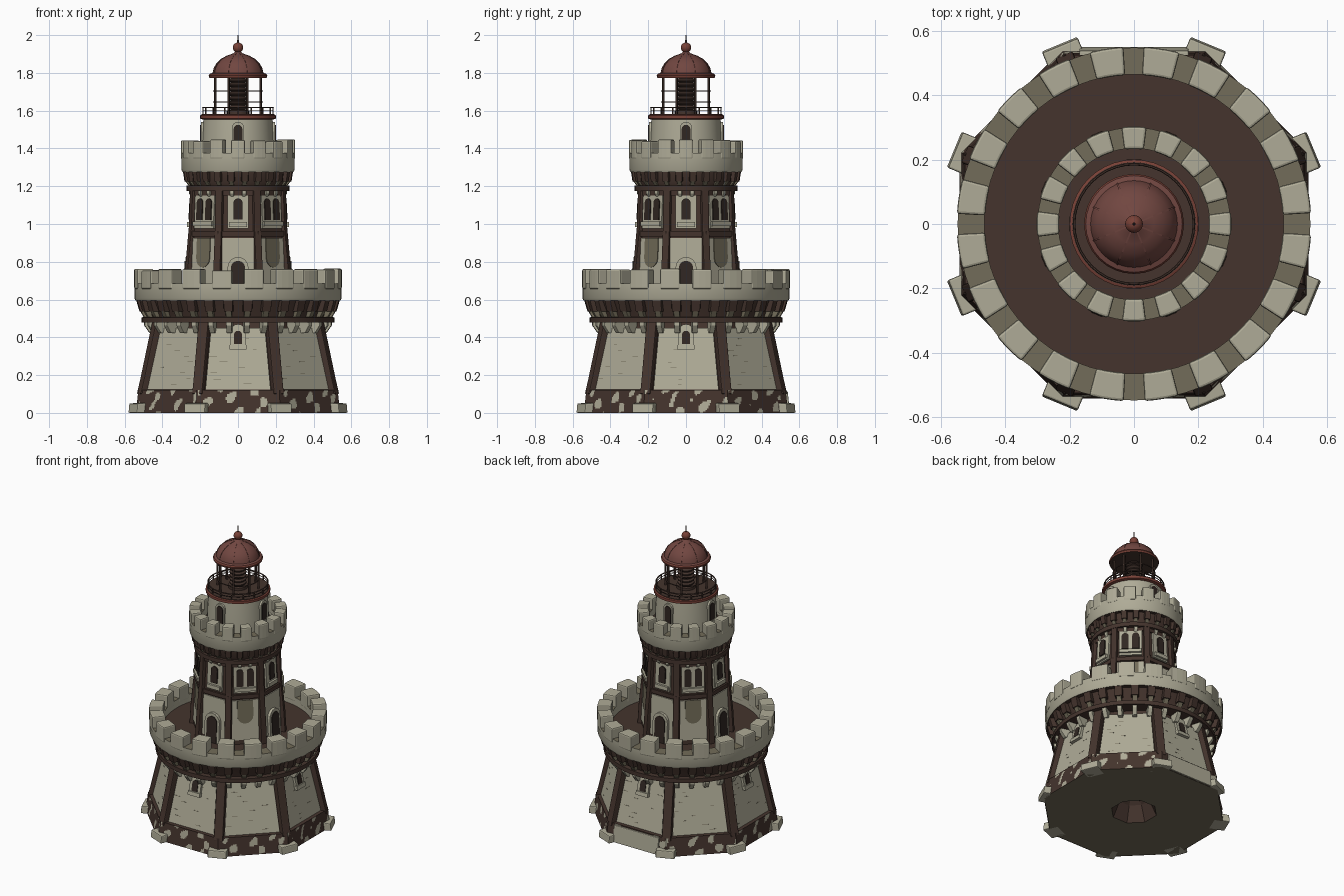
import bpy, bmesh, math, random
from math import pi, cos, sin

if "Cube" in bpy.data.objects:
    bpy.data.objects.remove(bpy.data.objects["Cube"])

random.seed(4)
C8 = cos(pi / 8)
T8 = math.tan(pi / 8)
COLS = [("pale_stone", (0.43, 0.41, 0.31)), ("dark_brown", (0.058, 0.034, 0.026)),
        ("shaded_stone", (0.17, 0.15, 0.10)), ("dull_red_roof", (0.165, 0.062, 0.052)),
        ("dark_opening", (0.03, 0.02, 0.016)), ("red_trim", (0.19, 0.053, 0.038))]
MATS = []
for n, c in COLS:
    m = bpy.data.materials.new(n)
    m.diffuse_color = (*c, 1)
    m.use_nodes = True
    m.node_tree.nodes["Principled BSDF"].inputs["Base Color"].default_value = m.diffuse_color
    MATS.append(m)
STONE, BROWN, OLIVE, RED, DARK, TRIM = range(6)
AXIS = [k * pi / 2 for k in range(4)]
FACES = [k * pi / 4 for k in range(8)]
CORNERS = [k * pi / 4 + pi / 8 for k in range(8)]


def place(a, r, t, z):
    return (r * cos(a) - t * sin(a), r * sin(a) + t * cos(a), z)


class Part:
    """Collects pieces into one named mesh object."""
    def __init__(self, name):
        self.name, self.v, self.f, self.m = name, [], [], []

    def loft(self, loops, mat, caps=True, closed=False):
        b, n, k = len(self.v), len(loops[0]), len(loops)
        for l in loops:
            self.v += l
        fs = []
        for i in range(k if closed else k - 1):
            for j in range(n):
                p, q, i2 = j, (j + 1) % n, (i + 1) % k
                fs.append((b + i*n + p, b + i*n + q, b + i2*n + q, b + i2*n + p))
        if caps and not closed:
            fs += [tuple(range(b, b + n)), tuple(range(b + (k-1)*n, b + k*n))]
        self.f += fs
        self.m += [mat] * len(fs)

    def lathe(self, prof, n, mat, off=0.0, closed=False, caps=True):
        self.loft([[place(off + 2*pi*j/n, max(r, .0005), 0, z) for j in range(n)] for r, z in prof],
                  mat, caps, closed)

    def plate(self, a, pts, ap, d0, d1, mat):      # outline (t, z) on a wall face
        self.loft([[place(a, ap(z) + d, t, z) for t, z in pts] for d in (d0, d1)], mat)

    def fin(self, a, pts, w, mat):                 # outline (r, z) given thickness w
        self.loft([[place(a, r, t, z) for r, z in pts] for t in (-w/2, w/2)], mat)

    def sector(self, a, half, r0, r1, z0, z1, mat, segs=3):
        self.loft([[place(a + half*(2*s/segs - 1), r, 0, z)
                    for r, z in ((r0, z0), (r1, z0), (r1, z1), (r0, z1))] for s in range(segs + 1)], mat)

    def done(self, smooth=None, bevel=0, rule=None):
        me = bpy.data.meshes.new(self.name)
        me.from_pydata(self.v, [], self.f)
        for m in MATS:
            me.materials.append(m)
        me.polygons.foreach_set("material_index", self.m)
        bm = bmesh.new()
        bm.from_mesh(me)
        bmesh.ops.remove_doubles(bm, verts=bm.verts, dist=1e-5)
        bmesh.ops.recalc_face_normals(bm, faces=bm.faces)
        for f in bm.faces:
            if rule:
                f.material_index = rule(f.calc_center_median(), f.normal, f.material_index)
        bm.to_mesh(me)
        bm.free()
        ob = bpy.data.objects.new(self.name, me)
        bpy.context.collection.objects.link(ob)
        if bevel:
            md = ob.modifiers.new("soft_edges", "BEVEL")
            md.width, md.segments = bevel, 2
        if smooth:
            bpy.ops.object.select_all(action='DESELECT')
            ob.select_set(True)
            bpy.context.view_layer.objects.active = ob
            bpy.ops.object.shade_smooth_by_angle(angle=math.radians(smooth))
        return ob


def arch(w, z0, z1, t=0):
    return [(t - w, z0), (t + w, z0)] + [(t + w*cos(i*pi/8), z1 - w + w*sin(i*pi/8)) for i in range(9)]


def rect(w, z0, z1, t=0):
    return [(t - w, z0), (t + w, z0), (t + w, z1), (t - w, z1)]


def wall1(z): return C8 * (0.54 - (z - .12) * 0.236)
def wall2(z): return C8 * (0.286 - (z - .62) * 0.058)


# Plinth with hollow underside
p = Part("plinth_core")
p.lathe([(0, .2), (.10, .1), (.145, 0), (.583, 0), (.568, .12), (.53, .122)], 8, BROWN, pi/8, caps=False)
p.lathe([(.53, .122), (.0, .2)], 8, BROWN, pi/8, caps=False)
p.done(rule=lambda c, n, m: OLIVE if c.z < .001 else m)
# Mottled plinth faces, blotches set by a wave rule
p = Part("plinth_mottled_faces")
N, M = 60, 16
for a in FACES:
    for i in range(N):
        for j in range(M):
            q = []
            for di, dj in ((0, 0), (1, 0), (1, 1), (0, 1)):
                z = .122 * (j + dj) / M
                r = C8 * (.586 - .125 * z)
                q.append(place(a, r, r * T8 * (2*(i + di)/N - 1), z))
            u, w = .4 * (i + .5)/N + 3*a, .12 * (j + .5)/M
            s = (sin(47*u + 21*w) + sin(71*u - 52*w + 1.7) + .8*sin(62*w + 15*u + 2*sin(30*u)))
            b = len(p.v)
            p.v += q
            p.f.append((b, b+1, b+2, b+3))
            p.m.append(STONE if s > 1.0 else BROWN)
p.done()
p = Part("plinth_back_slab")
p.plate(pi/2, rect(.17, .002, .115), lambda z: .54 - .1*z, -.03, .01, STONE)
p.done(bevel=.005)
p = Part("corner_blocks")
for a in CORNERS:
    p.fin(a, [(.50, 0), (.605, 0), (.60, .05), (.50, .055)], .12, STONE)
p.done(bevel=.006)

# Lower octagonal wall with ribs and stone panels
p = Part("lower_wall")
p.lathe([(.54, .12), (.455, .48), (.47, .6)], 8, BROWN, pi/8)
p.done()
p = Part("lower_ribs")
for a in CORNERS:
    p.fin(a, [(.45, .1), (.57, .1), (.55, .18), (.482, .48), (.42, .48)], .058, BROWN)
p.done(bevel=.006)
p = Part("lower_panels")
for a in FACES:
    e = lambda z: wall1(z) * T8 - .034
    p.plate(a, [(-e(.125), .125), (e(.125), .125), (e(.45), .45), (-e(.45), .45)], wall1, -.01, .008, STONE)
    for k in range(9):                             # brick joints
        z = .15 + .03 * (k % 9) + random.uniform(-.003, .003)
        w = random.uniform(.008, .022)
        t = random.uniform(-1, 1) * (e(z) - w)
        p.plate(a, rect(w, z, z + .0025, t), wall1, .005, .009, OLIVE)
p.done()
p = Part("lower_windows")
for a in AXIS:
    p.plate(a, rect(.045, .335, .36), wall1, 0, .03, STONE)
    p.plate(a, arch(.042, .36, .47), wall1, 0, .024, STONE)
    p.plate(a, arch(.021, .365, .435), wall1, 0, .028, DARK)
p.done()


# Projecting battlements, used for both tiers
def battlement(name, zm, zc, zp, zt, zw, rm, rw, ro, ri, zf, nc, nm, half, off):
    p = Part(name + "_moulding")
    p.lathe([(rw - .02, zm), (rm, zm), (rm, zm + .028), (rw, zm + .03)], 48, BROWN)
    p.lathe([(rw, zm + .02), (rw + .015, zc), (ro - .03, zp + .01)], 48, BROWN)
    p.done(smooth=35)
    p = Part(name + "_corbels")
    d = zp - zm
    for k in range(nc):
        a = 2*pi*(k + .5)/nc
        w = 2*pi*ro/nc * .45
        p.fin(a, [(rw - .02, zm + .028), (rm - .01, zm + .028), (rm + .008, zm + .5*d),
                  (rw - .02, zm + .5*d)], w*.65, OLIVE)
        p.fin(a, [(rw - .02, zm + .5*d), (rm + .012, zm + .5*d), (ro - .008, zp + .004),
                  (rw - .02, zp + .004)], w, BROWN)
        p.fin(a, [(rw - .07, zm - .055), (rm - .04, zm - .055), (rm - .012, zm - .015), (rm - .012, zm + .002),
                  (rw - .07, zm + .002)], w*.6, STONE)
    p.done(bevel=.003)
    p = Part(name + "_parapet")
    p.lathe([(ri, zf - .02), (ro - .04, zp), (ro - .006, zp), (ro, zp + .012), (ro, zt), (ri, zt)],
            64, STONE, closed=True)
    p.done(smooth=35, rule=lambda c, n, m: OLIVE if n.z > .9 else (BROWN if n.z < -.5 else m))
    p = Part(name + "_merlons")
    for k in range(nm):
        p.sector(2*pi*(k + off)/nm, half * random.uniform(.95, 1.05), ri - .002, ro + .003, zt - .03,
                 zw + random.uniform(-.006, .004), STONE)
    p.done(bevel=.008)
    p = Part(name + "_floor")
    p.lathe([(.05, zf - .02), (ri + .01, zf - .02), (ri + .01, zf), (.05, zf)], 48, BROWN)
    p.done()


battlement("lower_battlement", .478, .54, .595, .685, .76, .51, .475, .548, .465, .63, 32, 20,
           math.radians(5.7), .5)
battlement("upper_battlement", 1.175, 1.22, 1.275, 1.375, 1.445, .272, .25, .30, .235, 1.33, 24, 16,
           math.radians(7.3), 0)

# Upper octagonal tower
p = Part("upper_wall")
p.lathe([(.286, .62), (.252, 1.2), (.25, 1.28)], 8, BROWN, pi/8)
for z0, z1, d in ((.935, .962, .012), (1.15, 1.18, .012)):
    R = wall2(z0) / C8 + d
    p.lathe([(R, z0), (R, z1)], 8, BROWN, pi/8)
p.done()
p = Part("upper_ribs")
for a in CORNERS:
    p.fin(a, [(.25, .62), (.305, .62), (.297, .76), (.276, .98), (.268, 1.2), (.22, 1.2)], .04, BROWN)
p.done(bevel=.005)
p = Part("upper_panels")
for k, a in enumerate(FACES):
    p.plate(a, rect(.084, .66, .925), wall2, -.01, .006, STONE)
    if k % 2 == 0:                                 # doors on the four main sides
        p.plate(a, arch(.055, .62, .825), wall2, 0, .024, STONE)
        p.plate(a, arch(.038, .63, .805), wall2, 0, .028, DARK)
        p.plate(a, rect(.056, .975, 1.15), wall2, -.01, .012, STONE)
        p.plate(a, arch(.024, 1.025, 1.135), wall2, 0, .02, DARK)
        p.plate(a, rect(.048, .985, 1.01), wall2, 0, .026, STONE)
    else:                                          # rounded panel and twin windows
        p.plate(a, [(-.05, .925), (-.05, .82)] + [(.05*cos(pi + i*pi/8), .82 + .05*sin(pi + i*pi/8))
                    for i in range(1, 8)] + [(.05, .82), (.05, .925)], wall2, 0, .010, OLIVE)
        p.plate(a, rect(.072, .975, 1.15), wall2, -.01, .012, STONE)
        for t in (-.033, .033):
            p.plate(a, arch(.022, 1.02, 1.135, t), wall2, 0, .017, DARK)
        p.plate(a, rect(.07, .99, 1.012), wall2, 0, .026, STONE)
p.done()

# Round drum below the lantern
p = Part("lantern_drum")
p.lathe([(.192, 1.31), (.19, 1.44), (.183, 1.56)], 40, STONE)
p.done(smooth=35)
p = Part("drum_windows")
for a in AXIS:
    p.plate(a, arch(.033, 1.40, 1.54), lambda z: .184, -.02, .012, STONE)
    p.plate(a, arch(.023, 1.41, 1.525), lambda z: .184, -.02, .016, DARK)
p.done()

# Gallery and railing
p = Part("gallery")
p.lathe([(.185, 1.553), (.2, 1.558), (.2, 1.575), (.19, 1.58)], 40, TRIM)
p.lathe([(.192, 1.575), (.192, 1.583)], 40, BROWN)
p.done(smooth=35)


def ring(p, r, z, h, mat):
    p.lathe([(r + h*cos(i*pi/3), z + h*sin(i*pi/3)) for i in range(6)], 40, mat, closed=True)


p = Part("gallery_railing")
ring(p, .186, 1.617, .004, BROWN)
ring(p, .186, 1.60, .0025, BROWN)
for k in range(16):
    p.fin(2*pi*k/16, [(.183, 1.57), (.189, 1.57), (.189, 1.617), (.183, 1.617)], .006, BROWN)
p.done(smooth=50)

# Lantern cage and stacked lens
p = Part("lantern_cage")
for z in (1.645, 1.705):
    ring(p, .13, z, .0035, BROWN)
for a in CORNERS:
    p.fin(a, [(.125, 1.575), (.135, 1.575), (.135, 1.785), (.125, 1.785)], .01, BROWN)
p.done(smooth=50)
p = Part("lantern_lens")
prof = [(.06, 1.58), (.06, 1.60)]
for k in range(7):
    z = 1.605 + k * .024
    prof += [(.04, z), (.052, z + .009), (.052, z + .014), (.04, z + .022)]
p.lathe(prof + [(.04, 1.79)], 20, BROWN)
p.done(smooth=30)

# Domed roof, finial and spike
DOME = [(.135, 1.80), (.129, 1.825), (.115, 1.85), (.092, 1.873), (.062, 1.89), (.025, 1.902)]
p = Part("dome_roof")
p.lathe([(.15, 1.795)] + DOME + [(.018, 1.91)], 32, RED, caps=False)
p.done(smooth=40)
p = Part("dome_eave")
p.lathe([(.13, 1.772), (.152, 1.774), (.155, 1.785), (.15, 1.795)], 32, TRIM)
p.done(smooth=40, rule=lambda c, n, m: BROWN if n.z < -.7 else m)
p = Part("dome_ribs")
for a in CORNERS:
    p.fin(a, [(r + .002, z + .001) for r, z in DOME] + [(.02, 1.86), (.1, 1.8)], .005, RED)
p.done()
p = Part("finial")
p.lathe([(.027*sin(i*pi/10) + .0005, 1.934 - .027*cos(i*pi/10)) for i in range(11)], 20, TRIM)
p.lathe([(.016, 1.90), (.012, 1.915)], 16, TRIM)
p.done(smooth=40)
p = Part("spike")
p.lathe([(.005, 1.955), (.0025, 2.0)], 8, BROWN)
p.done()
